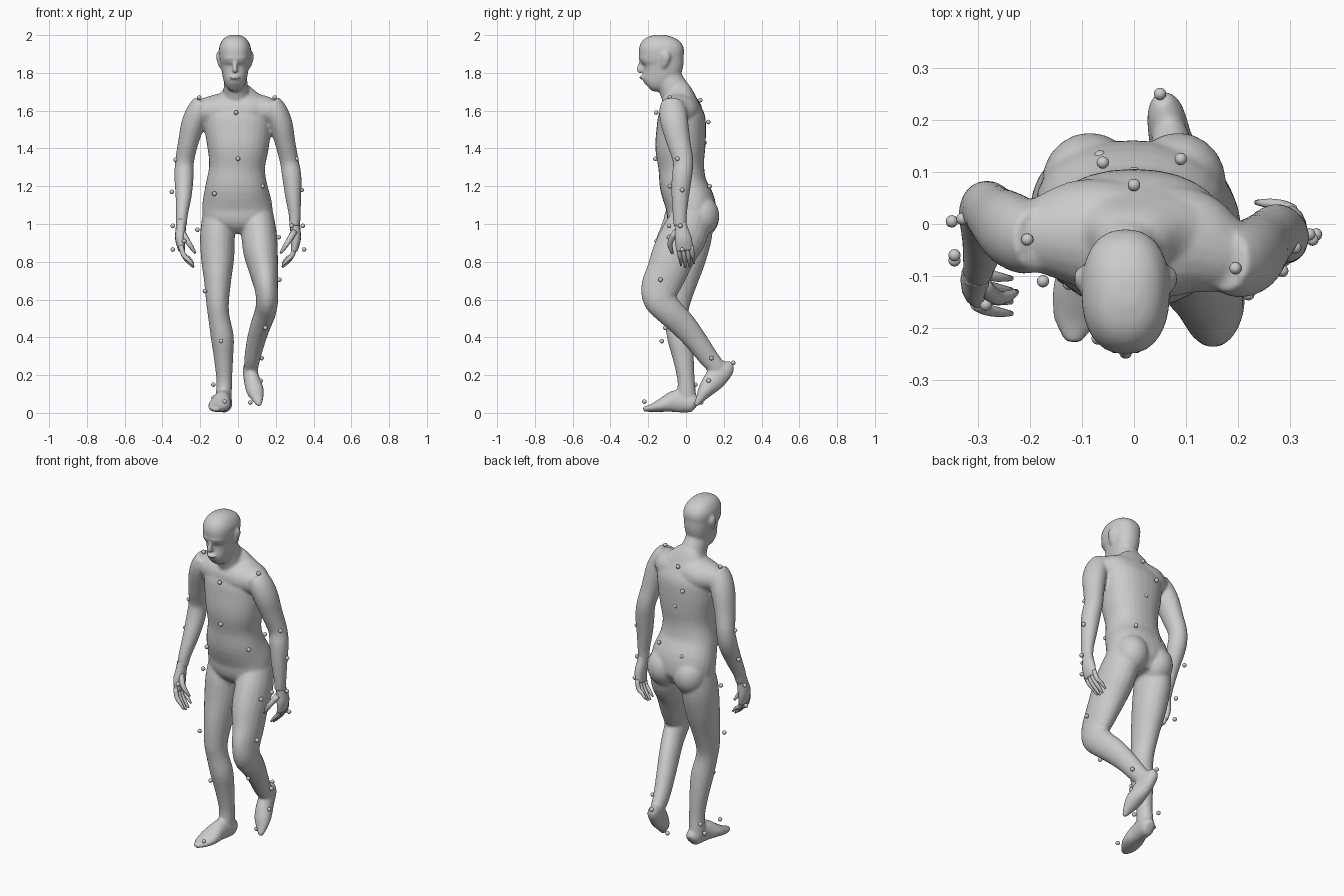
import bpy, bmesh, math
from mathutils import Vector, Matrix

def spline(rows, steps):
    """Catmull-Rom pass through the rows, so the lofts curve smoothly."""
    rows = [Vector(r) for r in rows]
    out = []
    for i in range(len(rows) - 1):
        p0, p1, p2, p3 = (rows[max(0, min(len(rows) - 1, i + k))] for k in (-1, 0, 1, 2))
        for s in range(steps):
            t = s / steps
            out.append(.5 * (2 * p1 + (p2 - p0) * t + (2 * p0 - 5 * p1 + 4 * p2 - p3) * t * t
                             + (3 * p1 - p0 - 3 * p2 + p3) * t ** 3))
    return out + [rows[-1]]

def tube(bm, rows, n=20, axis=(1, 0, 0), power=1.0, steps=4):
    """Loft rings; row = x, y, z, half width along axis, half depth."""
    rows = spline(rows, steps)
    pts = [Vector(r[:3]) for r in rows]
    rings = []
    for i, r in enumerate(rows):
        t = (pts[min(i + 1, len(pts) - 1)] - pts[max(i - 1, 0)]).normalized()
        u = Vector(axis)
        u = (u - t * u.dot(t)).normalized()
        v = t.cross(u)
        ring = []
        for k in range(n):
            c, s = math.cos(2 * math.pi * k / n), math.sin(2 * math.pi * k / n)
            c, s = math.copysign(abs(c) ** power, c), math.copysign(abs(s) ** power, s)
            ring.append(bm.verts.new(pts[i] + u * r[3] * c + v * r[4] * s))
        rings.append(ring)
    for a, b in zip(rings, rings[1:]):
        for k in range(n):
            bm.faces.new((a[k], a[(k + 1) % n], b[(k + 1) % n], b[k]))
    bm.faces.new(rings[0][::-1])
    bm.faces.new(rings[-1])

def finish(bm, name):
    bmesh.ops.recalc_face_normals(bm, faces=bm.faces[:])
    me = bpy.data.meshes.new(name)
    for f in bm.faces:
        f.smooth = True
    bm.to_mesh(me)
    bm.free()
    ob = bpy.data.objects.new(name, me)
    bpy.context.collection.objects.link(ob)
    return ob

ACROSS = (0, 1, 0)   # ring axis for tubes that run sideways
body = bmesh.new()

# torso, shoulder yoke, buttocks
tube(body, [(0, .04, .96, .1, .08), (0, .03, 1.02, .175, .125), (-.005, .025, 1.1, .185, .132),
            (-.008, -.013, 1.2, .165, .125), (-.005, -.025, 1.3, .148, .121),
            (0, -.03, 1.4, .162, .132), (0, -.025, 1.5, .176, .131),
            (0, -.022, 1.58, .18, .122), (0, -.022, 1.645, .155, .088),
            (-.003, -.027, 1.69, .1, .066), (-.006, -.04, 1.72, .065, .055)], 28, power=.9)
tube(body, [(-.21, -.022, 1.6, .06, .055), (-.17, -.02, 1.6, .08, .072), (-.1, -.018, 1.6, .105, .09),
            (0, -.03, 1.6, .11, .1), (.1, -.035, 1.6, .105, .09), (.165, -.055, 1.6, .08, .072),
            (.205, -.065, 1.6, .06, .055)], axis=ACROSS)
for x, z in ((-.085, 1.035), (.085, 1.045)):
    tube(body, [(x, .06, z + .1, .04, .04), (x, .075, z + .05, .082, .082),
                (x, .08, z, .092, .096), (x, .07, z - .05, .08, .082), (x, .05, z - .1, .04, .04)])
# neck
tube(body, [(-.005, -.03, 1.62, .085, .08), (-.01, -.058, 1.70, .068, .08),
            (-.013, -.085, 1.76, .062, .073), (-.015, -.1, 1.83, .055, .06)])

# head: z, front y, back y, half width
HX = -.016
head = [(1.727, -.235, -.17, .022), (1.742, -.244, -.13, .046), (1.775, -.241, -.07, .062),
        (1.81, -.238, -.03, .07), (1.85, -.234, -.013, .077), (1.89, -.248, -.01, .083),
        (1.935, -.248, -.012, .084), (1.972, -.225, -.033, .068), (1.992, -.188, -.068, .045),
        (2.001, -.15, -.105, .02)]
tube(body, [(HX, (f + b) / 2, z, w, (b - f) / 2) for z, f, b, w in head], 28, power=.86)
# nose, brow, lips, ears
tube(body, [(HX, -.232, 1.872, .009, .012), (HX, -.24, 1.84, .011, .016),
            (HX, -.245, 1.815, .016, .018), (HX, -.237, 1.802, .012, .01)], 10)
for s in (-1, 1):
    tube(body, [(HX + s * .008, -.242, 1.876, .01, .006), (HX + s * .03, -.237, 1.878, .011, .007),
                (HX + s * .058, -.215, 1.876, .01, .006)], 8, ACROSS)
    tube(body, [(HX + s * .074, -.12, 1.828, .010, .010), (HX + s * .082, -.112, 1.852, .011, .018),
                (HX + s * .089, -.105, 1.885, .011, .024), (HX + s * .087, -.103, 1.908, .010, .014)], 10)
tube(body, [(HX - .026, -.23, 1.774, .01, .006), (HX, -.24, 1.775, .01, .008),
            (HX + .026, -.23, 1.774, .01, .006)], 8, ACROSS)

# standing leg and foot
tube(body, [(-.1, .04, 1.06, .085, .1), (-.108, .025, .95, .092, .115), (-.108, 0, .82, .088, .106),
            (-.108, -.03, .7, .072, .092), (-.108, -.052, .58, .06, .074), (-.1, -.05, .5, .057, .064),
            (-.083, -.035, .4, .061, .065), (-.077, -.016, .3, .052, .057), (-.073, 0, .18, .042, .046),
            (-.075, .003, .1, .042, .05), (-.08, .006, .05, .04, .046)])
tube(body, [(-.066, .058, .04, .02, .028), (-.069, .035, .05, .04, .049),
            (-.082, -.05, .062, .044, .06), (-.097, -.12, .043, .058, .039),
            (-.112, -.18, .026, .046, .022), (-.118, -.228, .02, .016, .012)])

# bent leg and trailing foot
tube(body, [(.1, .04, 1.06, .085, .1), (.111, -.005, .95, .094, .122), (.12, -.06, .85, .091, .117),
            (.137, -.1, .75, .077, .108), (.149, -.136, .665, .063, .102), (.154, -.138, .6, .059, .088),
            (.145, -.085, .535, .056, .076), (.12, -.015, .465, .053, .07), (.095, .055, .38, .049, .06),
            (.075, .125, .285, .042, .052), (.07, .17, .235, .036, .046)])
tube(body, [(.055, .242, .262, .016, .018), (.06, .215, .235, .035, .045), (.072, .155, .18, .042, .058),
            (.09, .105, .12, .047, .042), (.104, .075, .075, .032, .024), (.112, .05, .038, .012, .012)])

# arms share their thickness, each follows its own path
thick = [(.05, .06), (.06, .072), (.062, .073), (.054, .063), (.05, .054),
         (.051, .054), (.043, .047), (.032, .038), (.029, .034)]
levels = [1.645, 1.6, 1.53, 1.43, 1.33, 1.25, 1.15, 1.05, .99]
paths = {-1: [(.185, -.028), (.21, -.025), (.238, -.01), (.264, .01), (.283, .03),
              (.286, .015), (.288, -.03), (.297, -.075), (.3, -.092)],
         1: [(.175, -.07), (.2, -.07), (.227, -.06), (.25, -.038), (.272, -.015),
             (.285, -.022), (.292, -.03), (.3, -.033), (.3, -.032)]}
for s, path in paths.items():
    tube(body, [(s * x, y, z, *r) for (x, y), z, r in zip(path, levels, thick)])

# fuse everything into one smooth skin
skin = finish(body, "body")
m = skin.modifiers.new("fuse", 'REMESH')
m.mode, m.voxel_size, m.use_smooth_shade = 'VOXEL', .008, True
m = skin.modifiers.new("soften", 'SMOOTH')
m.factor, m.iterations = .5, 6

# hands: palm, four curled fingers, thumb
for s, wy, drift, name in ((-1, -.09, -.03, "right_hand"), (1, -.032, .025, "left_hand")):
    bm = bmesh.new()
    tube(bm, [(s * .3, wy, 1.02, .025, .03), (s * .303, wy + drift * .3, .975, .027, .036),
              (s * .306, wy + drift * .7, .92, .027, .046), (s * .298, wy + drift, .86, .018, .045)], 14)
    for i, drop in enumerate((.01, .0, .003, .02)):
        y = wy + drift - .034 + i * .0225
        tube(bm, [(s * .303, y, .885, .013, .012), (s * .288, y + drift * .3, .835, .013, .012),
                  (s * .262, y + drift * .5, .8 + drop, .011, .01),
                  (s * .235, y + drift * .6, .77 + drop, .005, .005)], 8, steps=2)
    tube(bm, [(s * .298, wy - .02, .96, .018, .018), (s * .268, wy - .05, .91, .015, .015),
              (s * .245, wy - .05, .875, .012, .012), (s * .226, wy - .04, .845, .006, .006)], 8, steps=2)
    finish(bm, name)

# small round markers stuck over the body
spots = {
    "torso": [(-.205, -.03, 1.67), (.195, -.085, 1.67), (-.01, -.158, 1.59), (0, -.162, 1.345),
              (.13, -.085, 1.2), (-.125, -.115, 1.16), (-.065, .13, 1.16), (.09, .125, 1.2),
              (0, .075, 1.655), (-.06, .118, 1.54), (0, .098, 1.43)],
    "arm": [(-.33, .01, 1.34), (-.35, .005, 1.17), (-.313, -.11, 1.0), (-.345, -.06, .99),
            (-.285, -.155, .91), (-.345, -.07, .865), (.31, -.045, 1.345), (.337, -.02, 1.18),
            (.285, -.09, .99), (.343, -.03, .99), (.35, -.02, .865)],
    "leg": [(-.215, -.02, .97), (-.175, -.11, .645), (-.09, -.128, .38), (-.13, .05, .15),
            (-.13, .01, .08), (-.07, -.22, .06), (.215, -.09, .93), (.22, -.135, .705),
            (.145, -.11, .45), (.125, .135, .29), (.12, .12, .17), (.05, .25, .265), (.065, .08, .055)]}
for part, places in spots.items():
    bm = bmesh.new()
    for p in places:
        bmesh.ops.create_uvsphere(bm, u_segments=12, v_segments=8, radius=.012,
                                  matrix=Matrix.Translation(p))
    finish(bm, part + "_markers")
